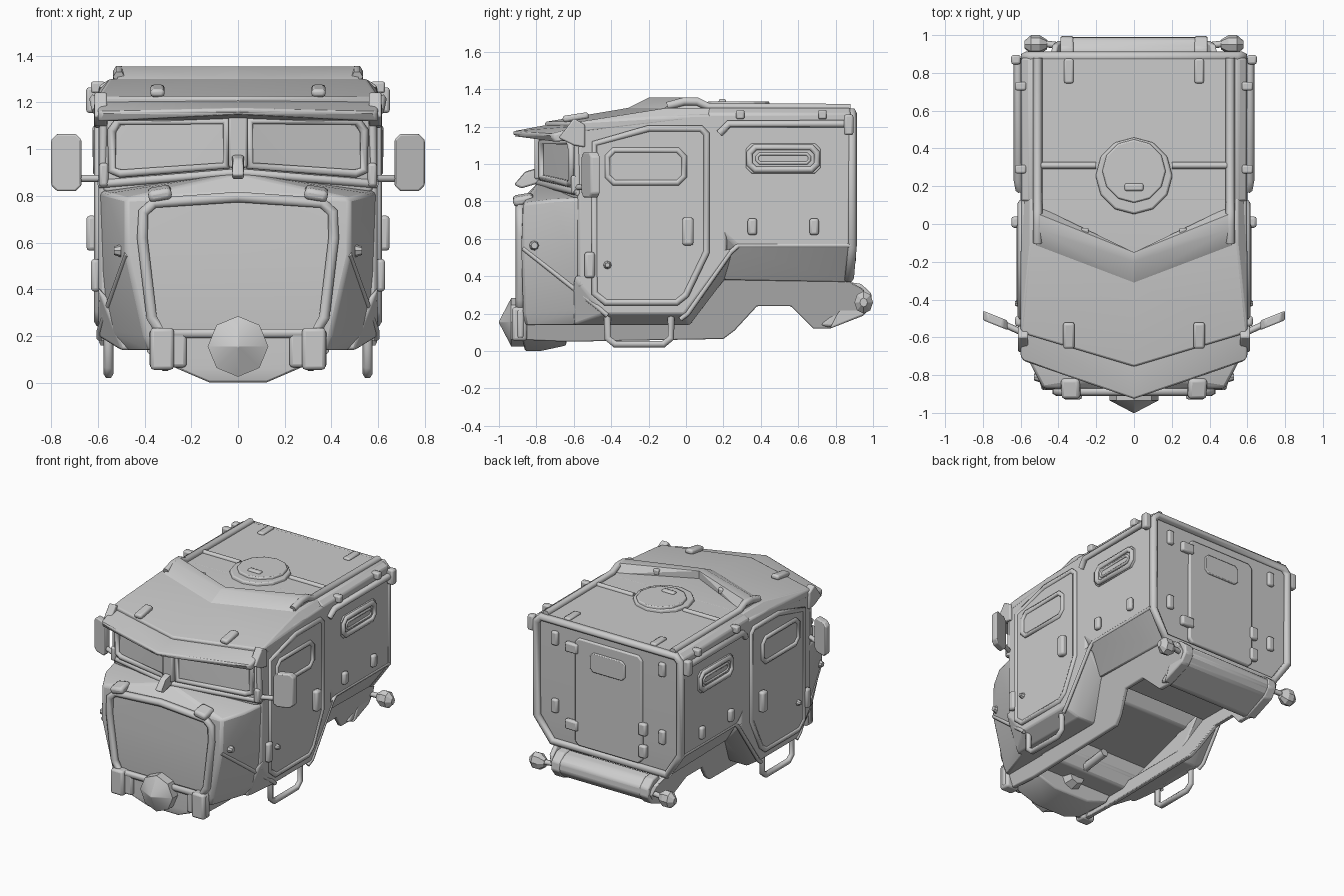
import bpy, bmesh, math
from mathutils import Vector, Euler

if "Cube" in bpy.data.objects:
    bpy.data.objects.remove(bpy.data.objects["Cube"])

meshes = []

def finish(name, bm, bevel=0.0, mirror=False):
    bmesh.ops.recalc_face_normals(bm, faces=bm.faces)
    me = bpy.data.meshes.new(name)
    bm.to_mesh(me)
    bm.free()
    ob = bpy.data.objects.new(name, me)
    bpy.context.collection.objects.link(ob)
    if bevel:
        m = ob.modifiers.new("bevel", 'BEVEL')
        m.width, m.segments, m.limit_method, m.angle_limit = bevel, 2, 'ANGLE', math.radians(25)
    if mirror:
        m = ob.modifiers.new("mirror", 'MIRROR')
        m.use_mirror_merge = False
    meshes.append(ob)
    return ob

def hull(name, pts, bevel=0.0, mirror=False, sym=False):
    """Convex solid around a few corner points; sym adds the -x corners."""
    pts = list(pts) + ([(-x, y, z) for x, y, z in pts if x] if sym else [])
    bm = bmesh.new()
    for p in pts:
        bm.verts.new(p)
    bmesh.ops.convex_hull(bm, input=bm.verts)
    bmesh.ops.delete(bm, geom=[v for v in bm.verts if not v.link_faces], context='VERTS')
    bmesh.ops.dissolve_limit(bm, angle_limit=0.02, verts=bm.verts, edges=bm.edges)
    return finish(name, bm, bevel, mirror)

def box(name, c, s, bevel=0.01, mirror=True, rot=(0, 0, 0)):
    e = Euler([math.radians(a) for a in rot])
    pts = []
    for i in range(8):
        v = Vector([s[k] * (0.5 if i >> k & 1 else -0.5) for k in range(3)])
        v.rotate(e)
        pts.append(v + Vector(c))
    return hull(name, pts, bevel, mirror)

def plate(name, prof, x0, x1, bevel=0.0, mirror=True, slope=0.0, zref=0.0):
    """Side profile (y, z) extruded from x0 to x1, optionally leaning outward."""
    bm = bmesh.new()
    a, b = [[bm.verts.new((x + slope * (z - zref), y, z)) for y, z in prof] for x in (x0, x1)]
    bm.faces.new(a)
    bm.faces.new(b[::-1])
    for i in range(len(a)):
        j = (i + 1) % len(a)
        bm.faces.new((a[i], a[j], b[j], b[i]))
    return finish(name, bm, bevel, mirror)

def tube(name, pts, r, cyclic=False, mirror=False):
    for s in ((1, -1) if mirror else (1,)):
        cu = bpy.data.curves.new(name, 'CURVE')
        cu.dimensions, cu.bevel_depth, cu.bevel_resolution, cu.use_fill_caps = '3D', r, 1, True
        sp = cu.splines.new('POLY')
        sp.points.add(len(pts) - 1)
        for p, (x, y, z) in zip(sp.points, pts):
            p.co = (s * x, y, z, 1)
        sp.use_cyclic_u = cyclic
        ob = bpy.data.objects.new(name, cu)
        bpy.context.collection.objects.link(ob)

def disc(name, c, r0, r1, depth, sides, axis='z', mirror=False, bevel=0.0):
    """Faceted cylinder or cone starting at c along an axis."""
    u, v, w = {'z': ((1, 0, 0), (0, 1, 0), (0, 0, 1)), 'y': ((1, 0, 0), (0, 0, 1), (0, 1, 0)),
               'x': ((0, 1, 0), (0, 0, 1), (1, 0, 0))}[axis]
    u, v, w, c = map(Vector, (u, v, w, c))
    pts = []
    for i in range(sides):
        t = math.tau * i / sides
        d = u * math.cos(t) + v * math.sin(t)
        pts += [c + d * r0, c + d * r1 + w * depth]
    return hull(name, pts, bevel, mirror)

def chamfer(y0, y1, z0, z1, c):
    return [(y0 + c, z0), (y1 - c, z0), (y1, z0 + c), (y1, z1 - c),
            (y1 - c, z1), (y0 + c, z1), (y0, z1 - c), (y0, z0 + c)]

def at_x(prof, x):
    return [(x, y, z) for y, z in prof]

# Main body volumes
plate("cab_body", [(-.58, .34), (-.58, 1.19), (-.2, 1.26), (.22, 1.27), (.22, .52), (.1, .34)], -.597, .597, .015, False)
hull("rear_box", [(.597, .12, 1.27), (.55, .12, 1.3), (.597, .88, 1.27), (.55, .88, 1.3), (.597, .875, .56),
                  (.597, .28, .56), (.46, .2, .38), (.46, .86, .37), (.597, .12, .7)], .012, sym=True)
hull("cab_sill", [(.597, -.6, .4), (.597, -.44, .2), (.597, -.01, .2), (.597, .25, .55), (.5, -.6, .14), (.36, -.6, .14),
                  (.5, .02, .14), (.36, .02, .14), (.46, .21, .39), (.36, .21, .39)], .01, True)
plate("chassis_skirt", [(-.86, .06), (-.64, .05), (.2, .065), (.26, .11), (.38, .24), (.56, .24), (.68, .12),
                        (.77, .12), (.93, .19), (.97, .26), (.95, .33), (.86, .38), (.22, .4), (.02, .2),
                        (-.86, .2)], .30, .33, .006, slope=.38, zref=.06)

# Nose, hood and chin
hull("nose", [(.597, -.54, .82), (.56, -.72, .81), (.48, -.87, .79), (0, -.88, .81), (0, -.79, .9), (0, -.56, .92),
              (.48, -.88, .55), (.597, -.46, .23), (.40, -.87, .2), (.38, -.86, .14), (.5, -.5, .14)],
     .015, sym=True)
hull("chin", [(.38, -.875, .2), (.34, -.875, .12), (.26, -.875, .06), (.12, -.86, 0), (.12, -.78, 0),
              (.14, -.64, .03), (.3, -.64, .08), (.36, -.64, .2)], .01, sym=True)
half = [(.36, .77), (.405, .73), (.41, .62), (.37, .28), (.33, .21)]
loop = [(x, -.885, z) for x, z in half] + [(-x, -.885, z) for x, z in half[::-1]]
tube("grille_frame", loop + [(0, -.885, .795)], .026, True)
tube("fender_edge", [(.475, -.87, .55), (.592, -.46, .225), (.592, -.42, .19)], .014, mirror=True)
disc("fender_bolt", (.5, -.81, .565), .028, .018, .03, 8, 'x', True)
disc("nose_ball_base", (0, -.935, .155), .13, .13, .08, 8, 'y')
disc("nose_ball_tip", (0, -1, .155), .004, .13, .066, 8, 'y')
disc("axle_ball", (0, -.7, .15), .1, .06, .12, 8, 'y')
tube("axle_rod", [(0, -.7, .15), (0, -.3, .2)], .03)
box("bumper_block", (.325, -.89, .145), (.1, .08, .18), .015)
box("bumper_block_wing", (.3, -.885, .145), (.16, .04, .16), .015)
box("hood_lamp", (.335, -.87, .81), (.1, .11, .05), .018, rot=(10, 10, 0))
hull("hood_knob", [(.025, -.92, .89), (.025, -.88, .87), (.025, -.78, .9), (.025, -.79, .98), (.02, -.86, .96)],
     .01, sym=True)

# Windscreen
hull("windscreen_body", [(0, -.78, .88), (.57, -.6, .82), (.597, -.5, .8), (0, -.78, 1.17), (.56, -.59, 1.17),
                         (.597, -.5, 1.17)], .01, sym=True)
def ws(x, z):
    return (x, -.785 + x * .32, z)
tube("windscreen_frame", [ws(.05, 1.12), ws(.51, 1.12), ws(.54, 1.08), ws(.54, .91), ws(.5, .895), ws(.05, .93)],
     .02, True, True)
box("centre_post", (0, -.785, 1.03), (.08, .05, .22), .01, False)
tube("cowl_ridge", [(.595, -.58, .85), (0, -.79, .9), (-.595, -.58, .85)], .02)
tube("windscreen_side_post", [(.58, -.58, .84), (.575, -.58, 1.12)], .02, mirror=True)

# Roof with V-shaped visor and raised chevron
hull("visor", [(0, -.925, 1.175), (0, -.925, 1.15), (.58, -.73, 1.16), (.6, -.7, 1.12), (.6, -.7, 1.16),
               (0, -.74, 1.21), (.6, -.56, 1.205), (.6, -.56, 1.13), (0, -.7, 1.16)], .008, sym=True)
hull("front_roof", [(0, -.755, 1.225), (.6, -.575, 1.225), (0, -.755, 1.17), (.6, -.575, 1.17), (0, -.31, 1.3),
                    (.55, -.1, 1.3), (.55, .14, 1.3), (.597, .14, 1.25), (.6, -.12, 1.25)], .01, sym=True)
hull("visor_ear", [(x, y, z) for x in (.56, .615)
                   for y, z in ((-.68, 1.14), (-.6, 1.245), (-.54, 1.21), (-.54, 1.09), (-.6, 1.1))], .008, True)
hull("roof_chevron", [(0, -.31, 1.3), (0, -.15, 1.29), (.52, -.12, 1.295), (.52, .1, 1.29),
                      (0, -.2, 1.355), (0, -.15, 1.355), (.5, -.03, 1.355), (.5, .05, 1.355)], 0, True)
tube("roof_rail", [(.51, -.1, 1.31), (.51, -.01, 1.335), (.51, .06, 1.335), (.51, .12, 1.305), (.51, .88, 1.3)],
     .025, mirror=True)
tube("roof_crossbar", [(.2, .31, 1.3), (.5, .31, 1.3)], .018, mirror=True)
disc("hatch_ring", (0, .255, 1.29), .205, .2, .03, 12, bevel=.008)
disc("hatch_lid", (0, .28, 1.31), .17, .165, .025, 12, bevel=.006)
box("hatch_handle", (0, .195, 1.335), (.1, .04, .025), .01, False)
box("roof_lug_front", (.345, -.59, 1.25), (.06, .14, .035), .013, rot=(9, 0, 0))
box("roof_lug_rear", (.345, .81, 1.3), (.05, .13, .03), .01)
box("roof_lug_small", (.26, -.04, 1.325), (.04, .04, .04), .008)

# Cab doors
door = [(-.49, .31), (-.43, .26), (-.05, .26), (.0, .3), (.11, .53), (.11, 1.16), (.08, 1.19), (-.2, 1.19), (-.49, 1.11)]
plate("cab_door", door, .58, .605, .006)
tube("cab_door_frame", at_x(door, .596), .02, True, True)
win = chamfer(-.42, -.01, .9, 1.075, .035)
tube("door_window_frame", at_x(win, .604), .018, True, True)
box("door_handle", (.627, .01, .64), (.045, .06, .15), .015)
box("door_hinge", (.61, -.515, .46), (.04, .055, .14), .015)
disc("door_lock", (.605, -.42, .46), .022, .012, .025, 8, 'x', True)
tube("rear_arch_edge", [(.58, -.03, .17), (.588, .01, .2), (.588, .24, .53), (.588, .28, .565), (.588, .88, .565)],
     .014, mirror=True)
tube("step_loop", [(.555, -.42, .19), (.555, -.42, .07), (.555, -.38, .037), (.555, -.12, .037),
                   (.555, -.08, .07), (.555, -.08, .19)], .021, mirror=True)

# Wing mirrors
hull("mirror", [(x, -.51 + (x - .735) * .4 + dy, z) for dy in (-.025, .025)
                for x, z in chamfer(.67, .8, .82, 1.065, .025)], .008, True)
tube("mirror_arm", [(.58, -.58, .875), (.69, -.53, .875)], .017, mirror=True)
box("mirror_mount", (.575, -.59, .89), (.04, .05, .1), .012)

# Rear box side details
slot = chamfer(.34, .70, .97, 1.09, .03)
plate("box_window", chamfer(.32, .72, .95, 1.11, .03), .59, .605, .005)
tube("box_window_frame", at_x(slot, .604), .02, True, True)
tube("box_window_slot", at_x(chamfer(.38, .66, 1.005, 1.055, .015), .604), .01, True, True)
for y in (.355, .685):
    box("side_lug", (.61, y, .665), (.035, .05, .09), .014)
tube("side_gutter", [(.605, .18, 1.165), (.615, .23, 1.215), (.615, .88, 1.215)], .022, mirror=True)
for y in (.29, .73):
    box("gutter_clip", (.6, y, 1.265), (.06, .045, .05), .01)
box("box_corner_tab", (.625, .87, 1.21), (.05, .05, .11), .012)

# Back of the box: frame, door and fittings
edge = [(.46, .39), (.575, .56), (.575, 1.24), (.54, 1.275)]
tube("rear_frame", [(x, .87 if z < .5 else .885, z) for x, z in edge]
     + [(-x, .87 if z < .5 else .885, z) for x, z in edge[::-1]], .028, True)
hull("rear_door", [(x, y, z) for y in (.86, .893) for x, z in chamfer(-.27, .27, .42, 1.2, .03)], .01)
hull("rear_door_window", [(x, y, z) for y in (.88, .905) for x, z in chamfer(-.14, .14, .99, 1.13, .025)], .006)
for z in (1.12, .56):
    box("rear_hinge", (.29, .89, z), (.1, .04, .07), .012, False)
for z in (.68, .52):
    box("rear_door_handle", (-.28, .89, z), (.06, .04, .09), .012, False)
for z in (1.15, .66):
    box("rear_lug", (.43, .885, z), (.05, .035, .1), .012)

# Rear roll and side lamps
plate("rear_roll", [(.86, .36), (.93, .35), (.985, .31), (.99, .25), (.95, .2), (.77, .125), (.72, .14), (.85, .26)],
      -.38, .38, .015, False)
plate("rear_roll_band", [(.86, .37), (.935, .36), (.99, .31), (.995, .25), (.95, .19), (.77, .12), (.84, .26)],
      .32, .39, .01)
tube("rear_lamp_rod", [(.36, .94, .27), (.48, .955, .265)], .018, mirror=True)
hull("rear_lamp", [(x, .95 + r * math.cos(t * math.tau / 8), .26 + r * 1.2 * math.sin(t * math.tau / 8))
                   for x, r in ((.46, .025), (.5, .05), (.545, .05), (.58, .02)) for t in range(8)], 0, True)

# Smooth shading with sharp edges kept
bpy.ops.object.select_all(action='DESELECT')
for ob in meshes:
    ob.select_set(True)
bpy.context.view_layer.objects.active = meshes[0]
bpy.ops.object.shade_smooth_by_angle(angle=math.radians(28))
